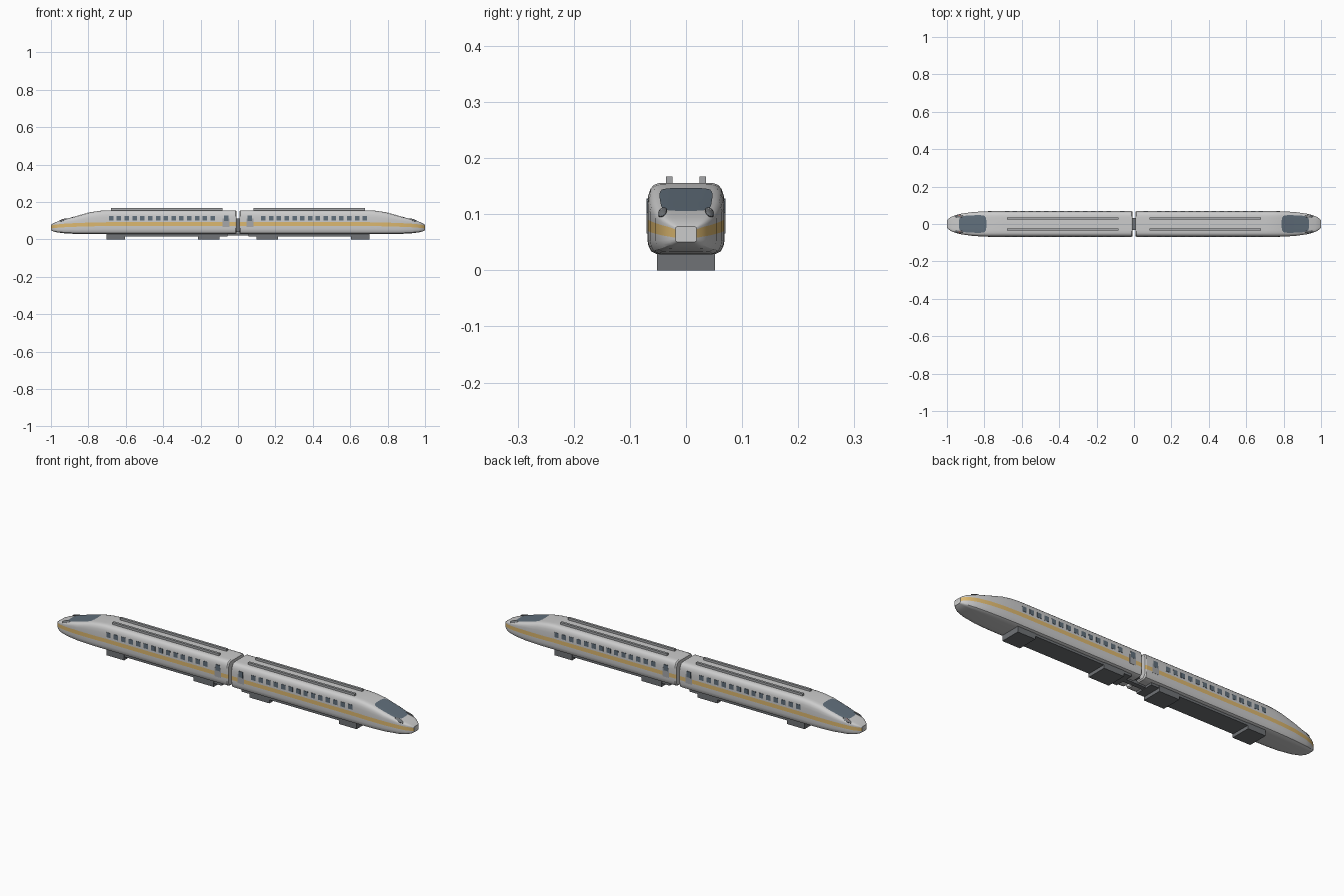
import bpy, bmesh, math
from mathutils import Vector
from mathutils.bvhtree import BVHTree

if "Cube" in bpy.data.objects:
    bpy.data.objects.remove(bpy.data.objects["Cube"])


def material(name, rgb):
    m = bpy.data.materials.new(name)
    m.diffuse_color = (*rgb, 1)
    m.use_nodes = True
    m.node_tree.nodes["Principled BSDF"].inputs["Base Color"].default_value = m.diffuse_color
    return m


SHELL = material("shell_grey", (0.72, 0.72, 0.70))
GOLD = material("gold_band", (0.72, 0.48, 0.16))
GLASS = material("dark_glass", (0.12, 0.16, 0.20))
DARK = material("underframe_grey", (0.16, 0.17, 0.18))
MID = material("trim_grey", (0.38, 0.39, 0.40))
WHITE = material("light_white", (0.85, 0.85, 0.82))
RED = material("tail_red", (0.7, 0.12, 0.1))


def finish(name, bm, mats, smooth=None):
    bmesh.ops.recalc_face_normals(bm, faces=bm.faces)
    me = bpy.data.meshes.new(name)
    bm.to_mesh(me)
    bm.free()
    for m in mats:
        me.materials.append(m)
    ob = bpy.data.objects.new(name, me)
    bpy.context.collection.objects.link(ob)
    if smooth:
        bpy.ops.object.select_all(action='DESELECT')
        ob.select_set(True)
        bpy.context.view_layer.objects.active = ob
        bpy.ops.object.shade_smooth_by_angle(angle=math.radians(smooth))
    return ob


def boxes(name, spans, mat):
    """One object from a list of (x0, x1, y0, y1, z0, z1) boxes."""
    bm = bmesh.new()
    for x0, x1, y0, y1, z0, z1 in spans:
        vs = bmesh.ops.create_cube(bm, size=1)["verts"]
        for v in vs:
            v.co = Vector(((x0 + x1) / 2 + v.co.x * (x1 - x0),
                           (y0 + y1) / 2 + v.co.y * (y1 - y0),
                           (z0 + z1) / 2 + v.co.z * (z1 - z0)))
    return finish(name, bm, [mat])


# Body stations: x, half width, bottom, band low, band high, top
STATIONS = [
    (0.008, .065, .033, .073, .092, .152), (0.014, .069, .028, .072, .092, .156),
    (0.70, .069, .028, .072, .092, .156), (0.74, .069, .028, .071, .091, .153),
    (0.79, .068, .028, .070, .090, .145), (0.86, .064, .029, .068, .088, .125),
    (0.93, .054, .033, .065, .084, .106), (0.97, .042, .038, .062, .080, .094),
    (0.99, .030, .044, .060, .077, .085), (1.0, .019, .050, .058, .073, .078)]
# Half section as fractions of half width and of the height below / above the band
LOWER = [(0, 0), (.55, 0), (.76, .02), (.9, .14), (.97, .35), (1, .62), (1, 1)]
UPPER = [(1, 0), (1, .4), (.975, .65), (.92, .83), (.83, .94), (.70, .99), (.5, 1), (0, 1)]


def body(name, s):
    bm = bmesh.new()
    rings = []
    for x, w, b, lo, hi, t in STATIONS:
        half = [(f * w, b + g * (lo - b)) for f, g in LOWER]
        half += [(f * w, hi + g * (t - hi)) for f, g in UPPER]
        pts = half + [(-y, z) for y, z in half[-2:0:-1]]
        rings.append([bm.verts.new((s * x, y, z)) for y, z in pts])
    n = len(rings[0])
    band = (len(LOWER) - 1, n - len(LOWER))
    for r0, r1 in zip(rings, rings[1:]):
        for i in range(n):
            j = (i + 1) % n
            f = bm.faces.new((r0[i], r0[j], r1[j], r1[i]))
            f.material_index = int(i in band)
    bm.faces.new(rings[0])
    bm.faces.new(rings[-1])
    bmesh.ops.recalc_face_normals(bm, faces=bm.faces)
    tree = BVHTree.FromBMesh(bm)
    finish(name, bm, [SHELL, GOLD], 30)
    return tree


def windshield(name, s, tree):
    """Rounded pane draped over the sloping nose."""
    bm = bmesh.new()
    N = 10
    grid = []
    for i in range(N + 1):
        row = []
        for j in range(N + 1):
            u, v = 2 * i / N - 1, 2 * j / N - 1
            a, c = u * math.sqrt(1 - .22 * v ** 4), v * math.sqrt(1 - .22 * u ** 4)
            x, y = .862 + .073 * a, (.046 - .003 * a) * c
            hit, nor, _, _ = tree.ray_cast(Vector((s * x, y, 1)), Vector((0, 0, -1)))
            row.append(bm.verts.new(hit + nor * .0015))
        grid.append(row)
    for i in range(N):
        for j in range(N):
            bm.faces.new((grid[i][j], grid[i + 1][j], grid[i + 1][j + 1], grid[i][j + 1]))
    finish(name, bm, [GLASS], 40)


def lamps(name, s, tree, lens):
    """Flattened lamps in dark rims on both sides of the nose."""
    for part, k, lift, mat in (("rim", 1.25, 0, DARK), ("lens", 1, .001, lens)):
        bm = bmesh.new()
        for side in (-1, 1):
            hit = tree.ray_cast(Vector((s * .935, side * .042, 1)), Vector((0, 0, -1)))[0]
            vs = bmesh.ops.create_uvsphere(bm, u_segments=16, v_segments=8, radius=1)["verts"]
            for v in vs:
                p = Vector((v.co.x * .019 * k, v.co.y * .0065 * k, v.co.z * .004 * k))
                # follow the slope of the nose
                p.z -= s * p.x * .28 + side * p.y * .4
                v.co = p + hit + Vector((0, 0, lift))
        finish(f"{name}_{part}", bm, [mat], 40)


def xspan(s, a, b):
    return (s * a, s * b) if s > 0 else (s * b, s * a)


for s, tag, lens in ((1, "front_car", WHITE), (-1, "rear_car", RED)):
    tree = body(tag + "_body", s)
    windshield(tag + "_windshield", s, tree)
    lamps(tag + "_lamp", s, tree, lens)

    # Side windows, doors and door glass
    wins, doors, panes = [], [], []
    for side in (-1, 1):
        def ys(d):
            return sorted((side * .064, side * (.069 + d)))
        for k in range(14):
            x = .135 + k * .0418
            wins.append((*xspan(s, x - .012, x + .012), *ys(.001), .102, .126))
        doors.append((*xspan(s, .046, .082), *ys(.001), .066, .112))
        panes.append((*xspan(s, .052, .076), *ys(.0016), .098, .128))
    boxes(tag + "_windows", wins, GLASS)
    boxes(tag + "_doors", doors, MID)
    boxes(tag + "_door_glass", panes, GLASS)

    # Roof rails
    boxes(tag + "_roof_rails",
          [(*xspan(s, .082, .68), y - .006, y + .006, .15, .167) for y in (-.03, .03)], MID)

    # Underframe and wheel housings
    boxes(tag + "_underframe", [(*xspan(s, .056, .70), -.05, .05, .017, .034)], DARK)
    boxes(tag + "_wheel_housings",
          [(*xspan(s, a, b), -.052, .052, 0, .033) for a, b in ((.10, .213), (.603, .702))], DARK)

    # Coupler cover on the nose tip
    bm = bmesh.new()
    vs = bmesh.ops.create_cone(bm, cap_ends=True, segments=24, radius1=1, radius2=.85, depth=1)["verts"]
    for v in vs:
        r = max(abs(v.co.x), abs(v.co.y)) / max(v.co.xy.length, 1e-6)
        q = 1 / max(r, .85)
        v.co = Vector((s * (.995 + v.co.z * .01), v.co.x * .016 * q, .063 + v.co.y * .011 * q))
    finish(tag + "_coupler_cover", bm, [WHITE], 30)

# Gangway and coupling between the cars
boxes("gangway", [(-.012, .012, -.032, .032, .04, .112)], DARK)
boxes("coupling_bar", [(-.06, .06, -.012, .012, .02, .036)], DARK)
